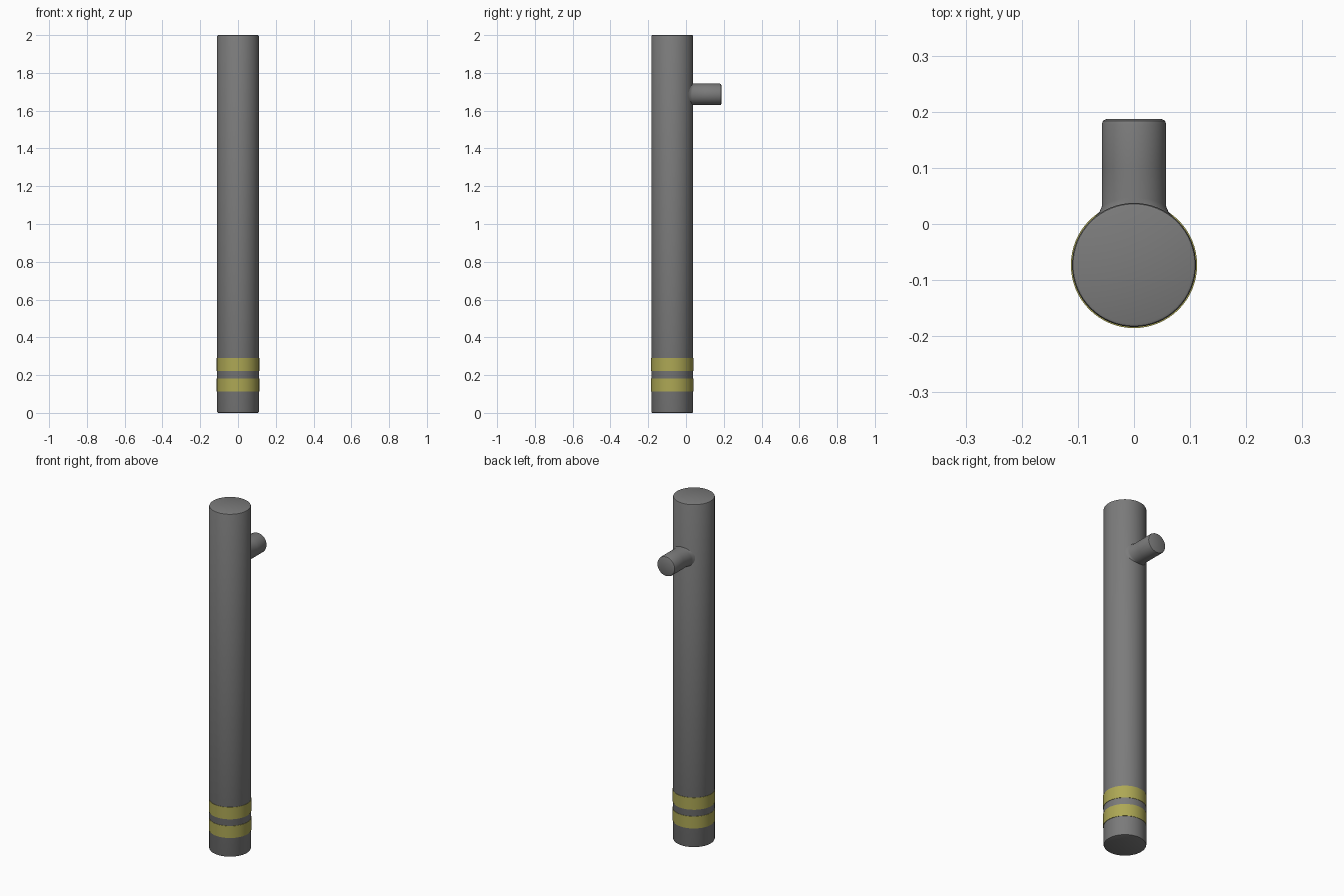
import bpy, bmesh, math

if "Cube" in bpy.data.objects:
    bpy.data.objects.remove(bpy.data.objects["Cube"])

CY, R = -0.073, 0.1105      # post axis and radius
PZ, PR = 1.686, 0.0573      # peg height and radius
N = 64

def material(name, color):
    m = bpy.data.materials.new(name)
    m.diffuse_color = color
    m.use_nodes = True
    m.node_tree.nodes["Principled BSDF"].inputs["Base Color"].default_value = m.diffuse_color
    return m

grey = material("dark_grey", (0.2, 0.2, 0.2, 1))
yellow = material("yellow", (0.42, 0.39, 0.09, 1))

def loft(name, rings, mat, caps=(True, True), closed=False):
    bm = bmesh.new()
    vs = [[bm.verts.new(p) for p in ring] for ring in rings]
    pairs = list(zip(vs, vs[1:])) + ([(vs[-1], vs[0])] if closed else [])
    for a, b in pairs:
        for i in range(N):
            j = (i + 1) % N
            bm.faces.new((a[i], a[j], b[j], b[i]))
    for ring, cap in zip((vs[0], vs[-1]), caps):
        if cap:
            bm.faces.new(ring)
    bmesh.ops.recalc_face_normals(bm, faces=bm.faces)
    me = bpy.data.meshes.new(name)
    bm.to_mesh(me)
    bm.free()
    me.materials.append(mat)
    ob = bpy.data.objects.new(name, me)
    bpy.context.collection.objects.link(ob)
    bpy.ops.object.select_all(action='DESELECT')
    bpy.context.view_layer.objects.active = ob
    ob.select_set(True)
    bpy.ops.object.shade_smooth_by_angle(angle=math.radians(35))
    return ob

ANGLES = [2 * math.pi * i / N for i in range(N)]

def circle(r, z):
    return [(r * math.cos(a), CY + r * math.sin(a), z) for a in ANGLES]

def peg_ring(r, y):
    return [(r * math.cos(a), y, PZ + r * math.sin(a)) for a in ANGLES]

def saddle(flare, lift):
    # ring around the peg that follows the curved post, flared sideways
    out = []
    for a in ANGLES:
        x = (PR + flare) * math.cos(a)
        out.append((x, CY + math.sqrt(R * R - x * x) + lift, PZ + PR * math.sin(a)))
    return out

# Post with softened rims
e = 0.006
loft("post", [circle(R - e, 0), circle(R - e * 0.3, e * 0.3), circle(R, e),
              circle(R, 2 - e), circle(R - e * 0.3, 2 - e * 0.3), circle(R - e, 2)], grey)

# Yellow bands near the foot
for k, z in enumerate((0.112, 0.221)):
    loft(f"band_{k + 1}", [circle(R - 0.004, z), circle(0.1125, z),
                           circle(0.1125, z + 0.07), circle(R - 0.004, z + 0.07)],
         yellow, caps=(False, False), closed=True)

# Peg with a small side fillet where it meets the post
loft("peg", [saddle(0.014, -0.001), saddle(0.004, 0.003), saddle(0, 0.01),
             peg_ring(PR, 0.10), peg_ring(PR, 0.178), peg_ring(PR - 0.002, 0.184),
             peg_ring(PR - 0.008, 0.187)], grey, caps=(False, True))
